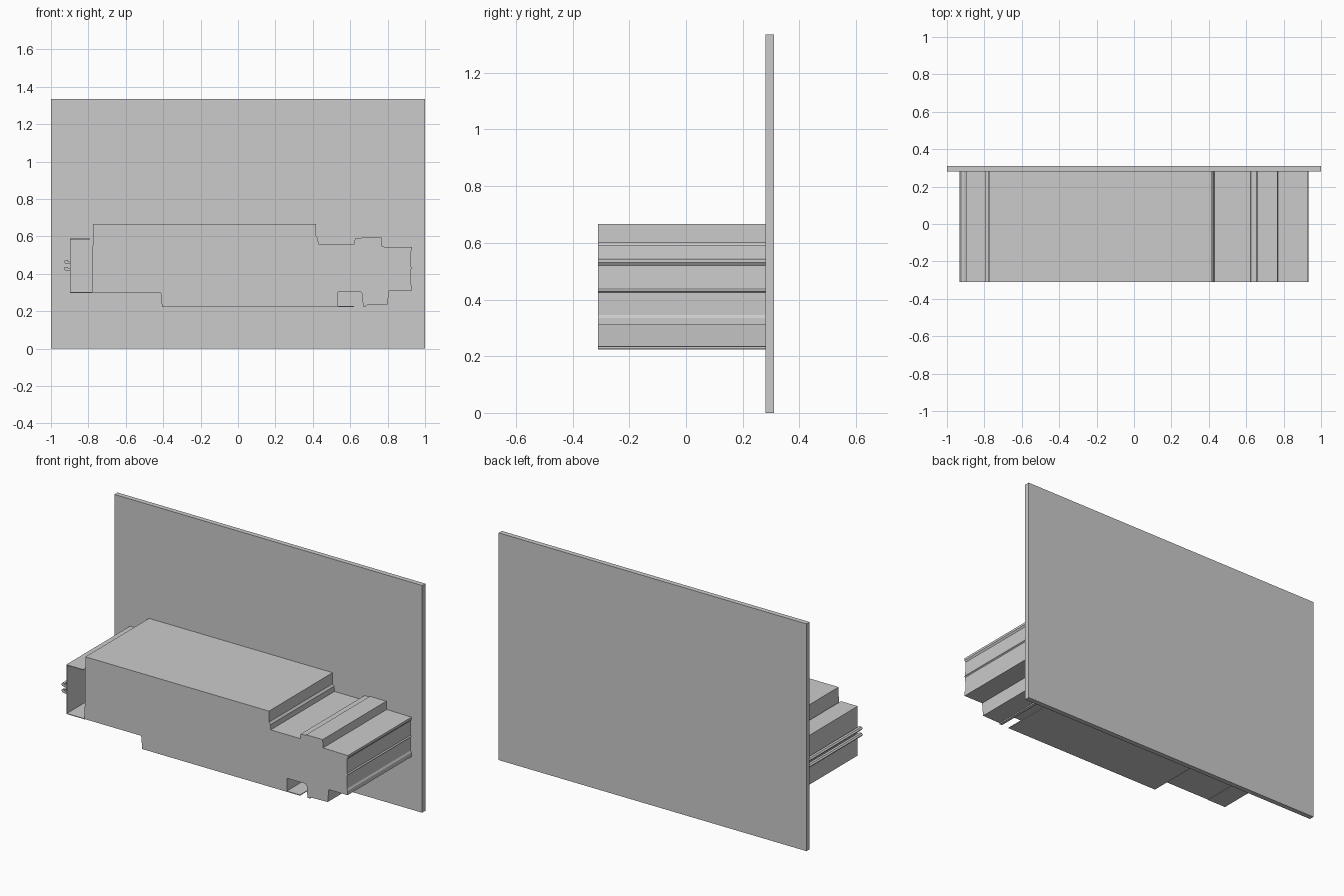
import bpy, bmesh

FRONT, BACK = -0.31, 0.281


def extrude(name, pts, y0=FRONT, y1=BACK):
    """Solid prism from an (x, z) outline, running along y."""
    bm = bmesh.new()
    face = bm.faces.new([bm.verts.new((x, y0, z)) for x, z in pts])
    ext = bmesh.ops.extrude_face_region(bm, geom=[face])
    moved = [g for g in ext["geom"] if isinstance(g, bmesh.types.BMVert)]
    bmesh.ops.translate(bm, verts=moved, vec=(0, y1 - y0, 0))
    bmesh.ops.recalc_face_normals(bm, faces=bm.faces[:])
    mesh = bpy.data.meshes.new(name)
    bm.to_mesh(mesh)
    bm.free()
    obj = bpy.data.objects.new(name, mesh)
    bpy.context.collection.objects.link(obj)
    return obj


def slab(name, x0, x1, z0, z1, y0=FRONT, y1=BACK):
    return extrude(name, [(x0, z0), (x1, z0), (x1, z1), (x0, z1)], y0, y1)


# Upright backing panel
slab("back_panel", -1, 1, 0, 1.335, 0.281, 0.31)

# Stepped main body, outlined counter-clockwise from the lower left
extrude("main_body", [
    (-0.78, 0.30), (-0.415, 0.30), (-0.41, 0.29), (-0.407, 0.224),
    (0.535, 0.224), (0.535, 0.304), (0.655, 0.304), (0.665, 0.29),
    (0.668, 0.225), (0.685, 0.225), (0.685, 0.232), (0.80, 0.235),
    (0.807, 0.31), (0.93, 0.31), (0.93, 0.335), (0.924, 0.345),
    (0.926, 0.425), (0.932, 0.43), (0.926, 0.437), (0.924, 0.52),
    (0.931, 0.53), (0.931, 0.543), (0.77, 0.545), (0.767, 0.593),
    (0.66, 0.593), (0.655, 0.588), (0.625, 0.588), (0.622, 0.56),
    (0.43, 0.56), (0.428, 0.59), (0.418, 0.602), (0.418, 0.667),
    (-0.775, 0.667)])

# Thin ledge under the notch
slab("notch_ledge", 0.535, 0.62, 0.224, 0.229)

# Open thin-walled channel at the left end
extrude("end_channel", [
    (-0.899, 0.298), (-0.78, 0.298), (-0.78, 0.302), (-0.895, 0.302),
    (-0.895, 0.584), (-0.79, 0.584), (-0.79, 0.588), (-0.899, 0.588)])

# Small hooked rails on the outside of the channel
for i, z in enumerate((0.415, 0.452)):
    extrude(f"hook_rail_{i + 1}", [
        (-0.898, z), (-0.925, z + 0.004), (-0.932, z + 0.014),
        (-0.925, z + 0.022), (-0.91, z + 0.022), (-0.91, z + 0.016),
        (-0.898, z + 0.012)])
